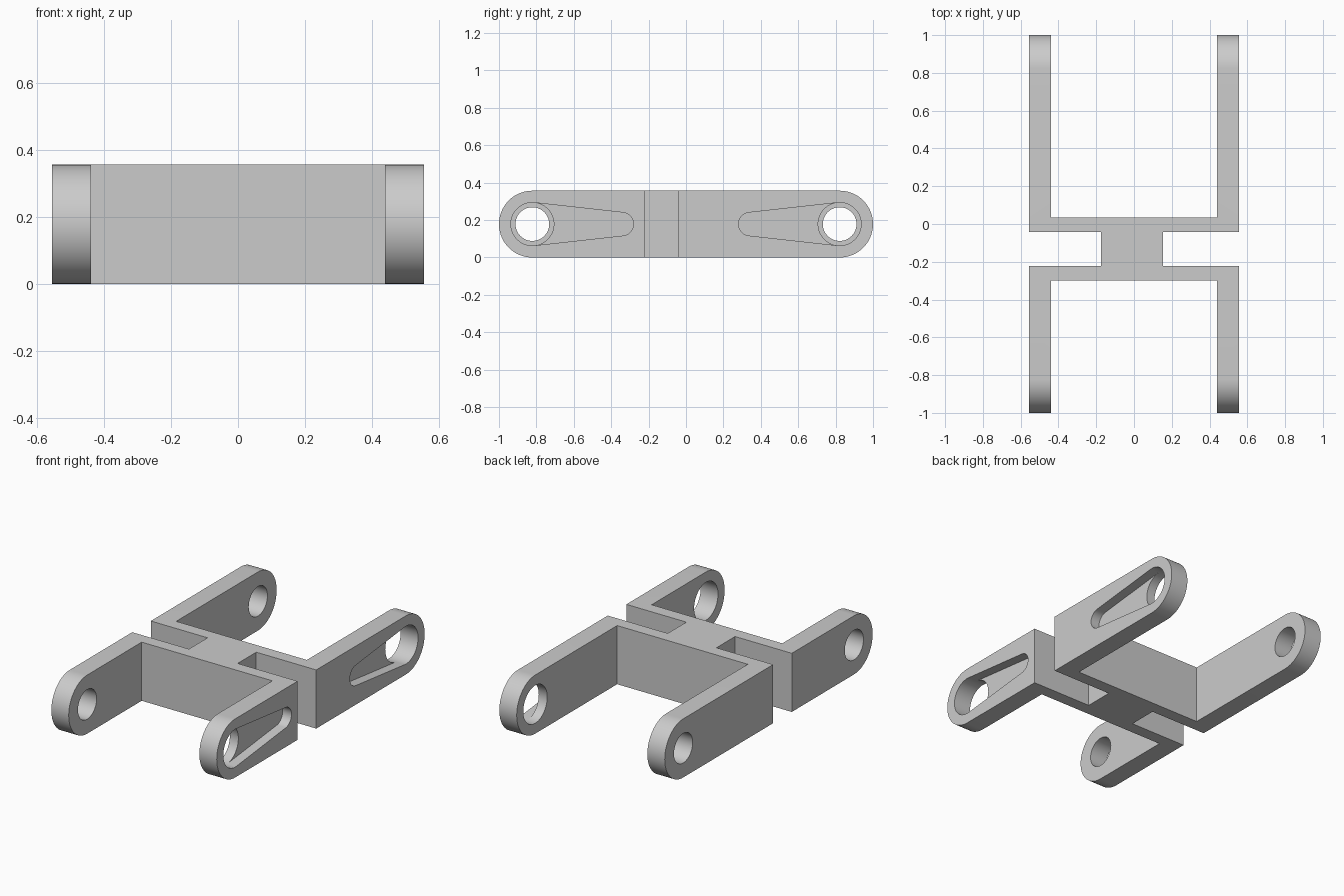
import bpy, bmesh
from math import acos, cos, sin, pi
from mathutils import Vector

if "Cube" in bpy.data.objects:
    bpy.data.objects.remove(bpy.data.objects["Cube"])

HALF_W = 0.557       # half width across the arms
INNER = 0.44         # inner face of the arms
R_END = 0.1785       # rounded arm end, also half the height
PIVOT = 1 - R_END    # pivot distance from the centre
POCKET_FLOOR = 0.497

grey = bpy.data.materials.new("plain grey")
grey.use_nodes = True
colour = (0.6, 0.6, 0.6, 1)
grey.diffuse_color = colour
grey.node_tree.nodes["Principled BSDF"].inputs["Base Color"].default_value = colour


def prism(name, points, offset):
    """Extrude a closed 3D outline along offset."""
    bm = bmesh.new()
    face = bm.faces.new([bm.verts.new(p) for p in points])
    top = bmesh.ops.extrude_face_region(bm, geom=[face])["geom"]
    verts = [v for v in top if isinstance(v, bmesh.types.BMVert)]
    bmesh.ops.translate(bm, verts=verts, vec=Vector(offset))
    bmesh.ops.recalc_face_normals(bm, faces=bm.faces)
    mesh = bpy.data.meshes.new(name)
    bm.to_mesh(mesh)
    bm.free()
    mesh.materials.append(grey)
    obj = bpy.data.objects.new(name, mesh)
    bpy.context.collection.objects.link(obj)
    return obj


def side_prism(name, outline, x0, x1):
    """Extrude a side (y, z) outline between two x positions."""
    return prism(name, [(x0, y, z) for y, z in outline], (x1 - x0, 0, 0))


def arc(cy, r, a0, a1, n, side=1):
    angles = [a0 + (a1 - a0) * i / n for i in range(n + 1)]
    return [(side * (cy + r * cos(a)), R_END + r * sin(a)) for a in angles]


def combine(obj, tool, operation):
    mod = obj.modifiers.new("cut", 'BOOLEAN')
    mod.operation, mod.solver, mod.object = operation, 'EXACT', tool
    bpy.context.view_layer.objects.active = obj
    bpy.ops.object.modifier_apply(modifier=mod.name)
    bpy.data.objects.remove(tool)


# Plan outline: two forks joined by a short web
right_side = [(INNER, -1.1), (HALF_W, -1.1), (HALF_W, -0.222), (0.153, -0.222),
              (0.153, -0.043), (HALF_W, -0.043), (HALF_W, 1.1), (INNER, 1.1),
              (INNER, 0.034)]
left_side = [(-0.175 if x == 0.153 else -x, y) for x, y in reversed(right_side)]
plan = [(INNER, -0.298)] + right_side + left_side + [(-INNER, -0.298)]
frame = prism("double_fork_bracket", [(x, y, -0.1) for x, y in plan], (0, 0, 0.6))

# Round the arm ends and trim the height with the side outline
stadium = arc(PIVOT, R_END, -pi / 2, pi / 2, 40) + arc(-PIVOT, R_END, pi / 2, 3 * pi / 2, 40)
combine(frame, side_prism("side_envelope", stadium, -0.7, 0.7), 'INTERSECT')

# Pivot holes and the tapered outer pockets on the left arms
BIG, SMALL, SLOT_END = 0.115, 0.062, 0.343
tangent = acos((BIG - SMALL) / (PIVOT - SLOT_END))
for side in (-1, 1):
    # angles are measured from the outward end of the arm
    outer = arc(PIVOT, BIG, tangent - pi, pi - tangent, 48, side)
    inner = arc(PIVOT, BIG, pi - tangent, pi + tangent, 40, side)[1:-1]
    tip = arc(SLOT_END, SMALL, pi - tangent, pi + tangent, 24, side)
    combine(frame, side_prism("pocket", outer + tip, POCKET_FLOOR, 0.7), 'DIFFERENCE')
    combine(frame, side_prism("wide_hole", outer + inner, 0.3, 0.7), 'DIFFERENCE')
    hole = arc(PIVOT, 0.09, 0, 2 * pi, 64, side)[:-1]
    combine(frame, side_prism("pivot_hole", hole, -0.7, -0.3), 'DIFFERENCE')

# Smooth curved walls, sharp edges
bpy.ops.object.select_all(action='DESELECT')
frame.select_set(True)
bpy.context.view_layer.objects.active = frame
bpy.ops.object.shade_smooth_by_angle(angle=pi / 6)
